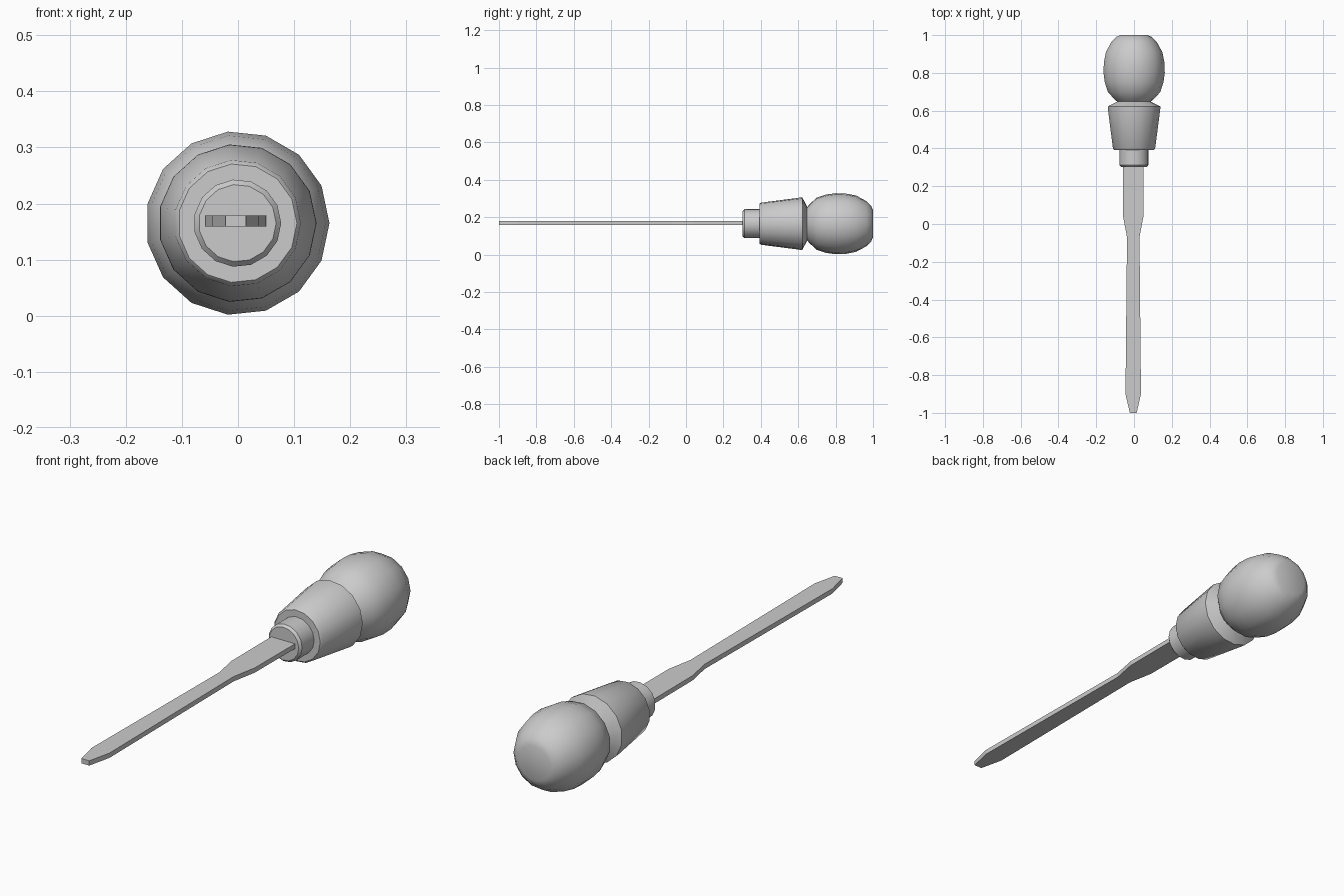
import bpy, bmesh, math

if "Cube" in bpy.data.objects:
    bpy.data.objects.remove(bpy.data.objects["Cube"])

CX, CZ, SIDES = -0.001, 0.165, 15


def make_object(name, bm, smooth_angle=None):
    bmesh.ops.recalc_face_normals(bm, faces=bm.faces)
    mesh = bpy.data.meshes.new(name)
    bm.to_mesh(mesh)
    bm.free()
    obj = bpy.data.objects.new(name, mesh)
    bpy.context.collection.objects.link(obj)
    if smooth_angle:
        bpy.ops.object.select_all(action='DESELECT')
        obj.select_set(True)
        bpy.context.view_layer.objects.active = obj
        bpy.ops.object.shade_smooth_by_angle(angle=math.radians(smooth_angle))
    return obj


def lathe(name, profile):
    """Closed solid turned around the y axis from (y, radius) points."""
    bm = bmesh.new()
    rings = []
    for y, r in profile:
        rings.append([bm.verts.new((CX + r * math.cos(2 * math.pi * i / SIDES), y,
                                    CZ + r * math.sin(2 * math.pi * i / SIDES)))
                      for i in range(SIDES)])
    for a, b in zip(rings, rings[1:]):
        for i in range(SIDES):
            j = (i + 1) % SIDES
            bm.faces.new((a[i], a[j], b[j], b[i]))
    bm.faces.new(rings[0])
    bm.faces.new(rings[-1])
    return make_object(name, bm, 35)


# Handle: collar, tapered grip, neck and rounded knob in one turned profile
lathe("handle", [
    (0.303, 0.069), (0.313, 0.078), (0.392, 0.078),
    (0.392, 0.106), (0.400, 0.113), (0.608, 0.140), (0.622, 0.141),
    (0.648, 0.090), (0.660, 0.104), (0.698, 0.140), (0.750, 0.157),
    (0.800, 0.164), (0.855, 0.162), (0.910, 0.151), (0.965, 0.121),
    (0.990, 0.096), (1.000, 0.072),
])

# Blade: flat bar, wide by the handle, narrowed, flared, then a tapered tip
outline = [(0.33, 0.055), (0.04, 0.054), (-0.07, 0.033),
           (-0.90, 0.041), (-1.00, 0.018)]
mid = -0.004
points = [(mid - w, y) for y, w in outline] + [(mid + w, y) for y, w in reversed(outline)]
bm = bmesh.new()
face = bm.faces.new([bm.verts.new((x, y, 0.159)) for x, y in points])
top = bmesh.ops.extrude_face_region(bm, geom=[face])
bmesh.ops.translate(bm, vec=(0, 0, 0.020),
                    verts=[v for v in top["geom"] if isinstance(v, bmesh.types.BMVert)])
make_object("blade", bm)
